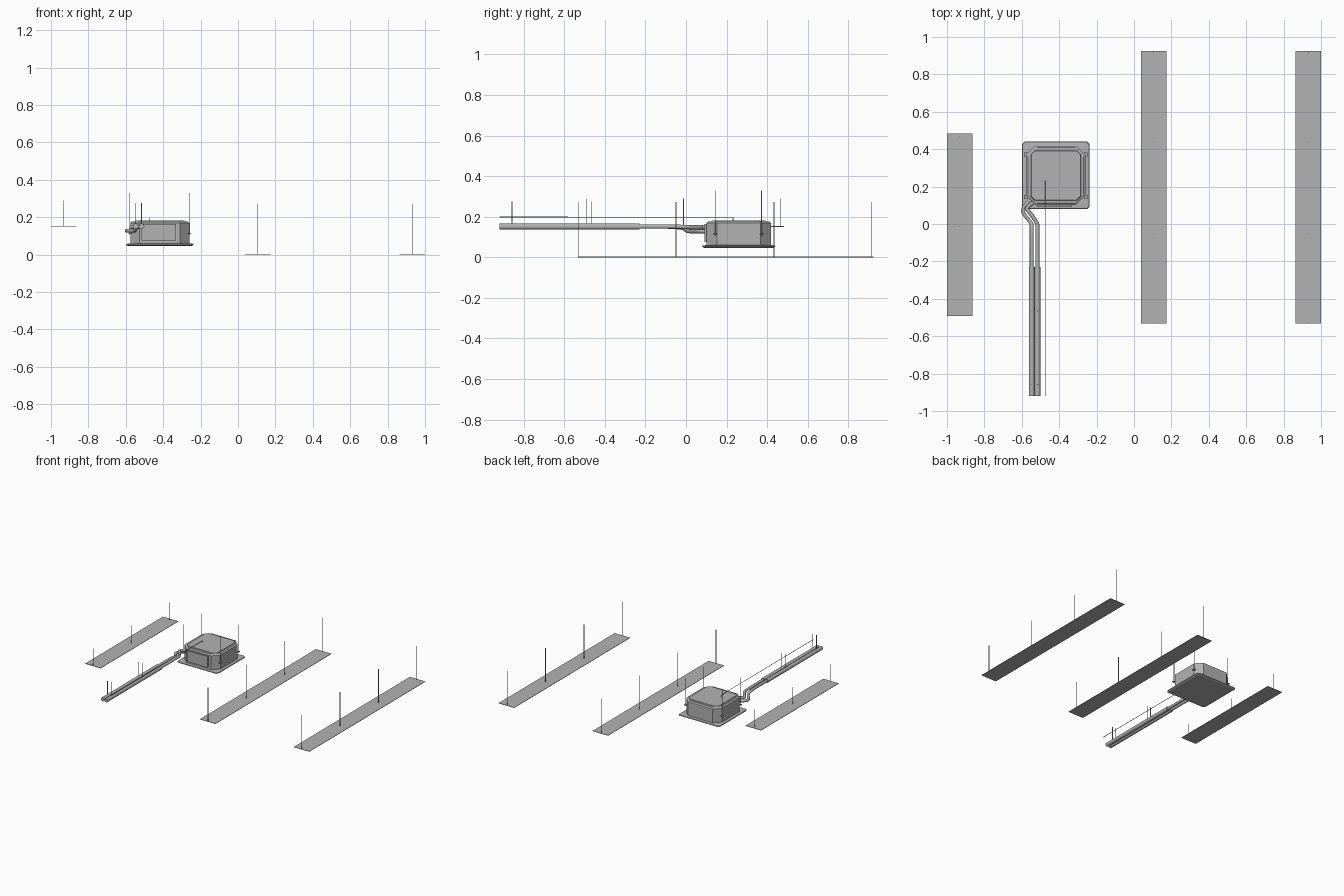
import bpy, bmesh
from mathutils import Vector

if "Cube" in bpy.data.objects:
    bpy.data.objects.remove(bpy.data.objects["Cube"])

CX, CY = -0.418, 0.26   # centre of the cassette unit

# Mid grey shared by all parts
grey = bpy.data.materials.new("mid_grey")
grey.diffuse_color = (0.45, 0.45, 0.45, 1)
grey.use_nodes = True
grey.node_tree.nodes["Principled BSDF"].inputs["Base Color"].default_value = grey.diffuse_color


def add_object(name, data):
    data.materials.append(grey)
    obj = bpy.data.objects.new(name, data)
    bpy.context.collection.objects.link(obj)
    return obj


def make_object(name, bm):
    bmesh.ops.recalc_face_normals(bm, faces=bm.faces)
    mesh = bpy.data.meshes.new(name)
    bm.to_mesh(mesh)
    bm.free()
    return add_object(name, mesh)


def box(name, x0, x1, y0, y1, z0, z1):
    bm = bmesh.new()
    bmesh.ops.create_cube(bm, size=1)
    for v in bm.verts:
        v.co = Vector(((x0 + x1) / 2 + v.co.x * (x1 - x0),
                       (y0 + y1) / 2 + v.co.y * (y1 - y0),
                       (z0 + z1) / 2 + v.co.z * (z1 - z0)))
    return make_object(name, bm)


def octagon_stack(name, levels):
    """Loft square rings with cut corners; each level is (half, cut, z)."""
    bm = bmesh.new()
    rings = []
    for h, c, z in levels:
        pts = [(h, -h + c), (h, h - c), (h - c, h), (-h + c, h),
               (-h, h - c), (-h, -h + c), (-h + c, -h), (h - c, -h)]
        rings.append([bm.verts.new((CX + x, CY + y, z)) for x, y in pts])
    for a, b in zip(rings, rings[1:]):
        for i in range(8):
            j = (i + 1) % 8
            bm.faces.new((a[i], a[j], b[j], b[i]))
    bm.faces.new(rings[0])
    bm.faces.new(rings[-1])
    return make_object(name, bm)


def pipe(name, pts, radius, smooth_steps=0):
    """Round tube along a path, with corners rounded by corner cutting."""
    pts = [Vector(p) for p in pts]
    for _ in range(smooth_steps):
        new = [pts[0]]
        for a, b in zip(pts, pts[1:]):
            new += [a.lerp(b, 0.25), a.lerp(b, 0.75)]
        pts = new + [pts[-1]]
    curve = bpy.data.curves.new(name, 'CURVE')
    curve.dimensions = '3D'
    curve.bevel_depth = radius
    curve.bevel_resolution = 3
    curve.use_fill_caps = True
    spline = curve.splines.new('POLY')
    spline.points.add(len(pts) - 1)
    for sp, p in zip(spline.points, pts):
        sp.co = (*p, 1)
    return add_object(name, curve)


def hanger(name, x, y, z0, z1, w=0.0016):
    return box(name, x - w, x + w, y - w, y + w, z0, z1)


# Long cable trays with their hanger rods
trays = [("left_tray", -0.931, -0.493, 0.483, 0.150, 0.29, (-0.490, -0.012, 0.465)),
         ("middle_tray", 0.106, -0.532, 0.925, 0.0, 0.272, (-0.528, -0.049, 0.434, 0.914)),
         ("right_tray", 0.932, -0.532, 0.925, 0.0, 0.272, (-0.528, -0.049, 0.434, 0.914))]
for name, x, y0, y1, z, top, rods in trays:
    box(name, x - 0.068, x + 0.068, y0, y1, z, z + 0.003)
    for y in rods:
        hanger(name + "_rod", x, y, z + 0.001, top)

# Cassette body with cut corners and stepped lid
octagon_stack("cassette_body", [
    (0.158, 0.05, 0.055), (0.158, 0.05, 0.17), (0.148, 0.047, 0.177),
    (0.134, 0.022, 0.177), (0.131, 0.02, 0.182)])
# Ceiling grille below the body
octagon_stack("cassette_grille", [
    (0.170, 0.012, 0.046), (0.181, 0.014, 0.052), (0.178, 0.014, 0.058),
    (0.158, 0.02, 0.060)])
# Access panel on the front
box("front_panel", -0.515, -0.332, 0.092, 0.11, 0.075, 0.163)

# Side brackets and hanger rods at the four corners
for s in (-1, 1):
    for y in (0.145, 0.372):
        x = CX + s * 0.16
        box("bracket", x - 0.010, x + 0.010, y - 0.010, y + 0.010, 0.112, 0.117)
        hanger("cassette_rod", x, y, 0.105, 0.33)

# Insulated refrigerant pipes with thinner bent ends
for x, z, bend in ((-0.547, 0.128, [(-0.592, 0.055), (-0.597, 0.085), (-0.548, 0.132)]),
                   (-0.516, 0.148, [(-0.560, 0.065), (-0.578, 0.085), (-0.535, 0.118)])):
    pipe("insulated_pipe", [(x, -0.92, 0.151), (x, -0.23, 0.151)], 0.0155)
    path = [(x, -0.24, 0.151), (x, -0.02, 0.151), (x, 0.004, z)]
    pipe("bent_pipe", path + [(px, py, z) for px, py in bend], 0.0105, 2)
    for y in (-0.858, -0.465):
        hanger("pipe_rod", x, y, 0.16, 0.275)

# Thin wire running above the pipes to the unit
pipe("control_wire", [(-0.475, -0.92, 0.198), (-0.475, 0.232, 0.198),
                      (-0.475, 0.232, 0.182)], 0.002)
